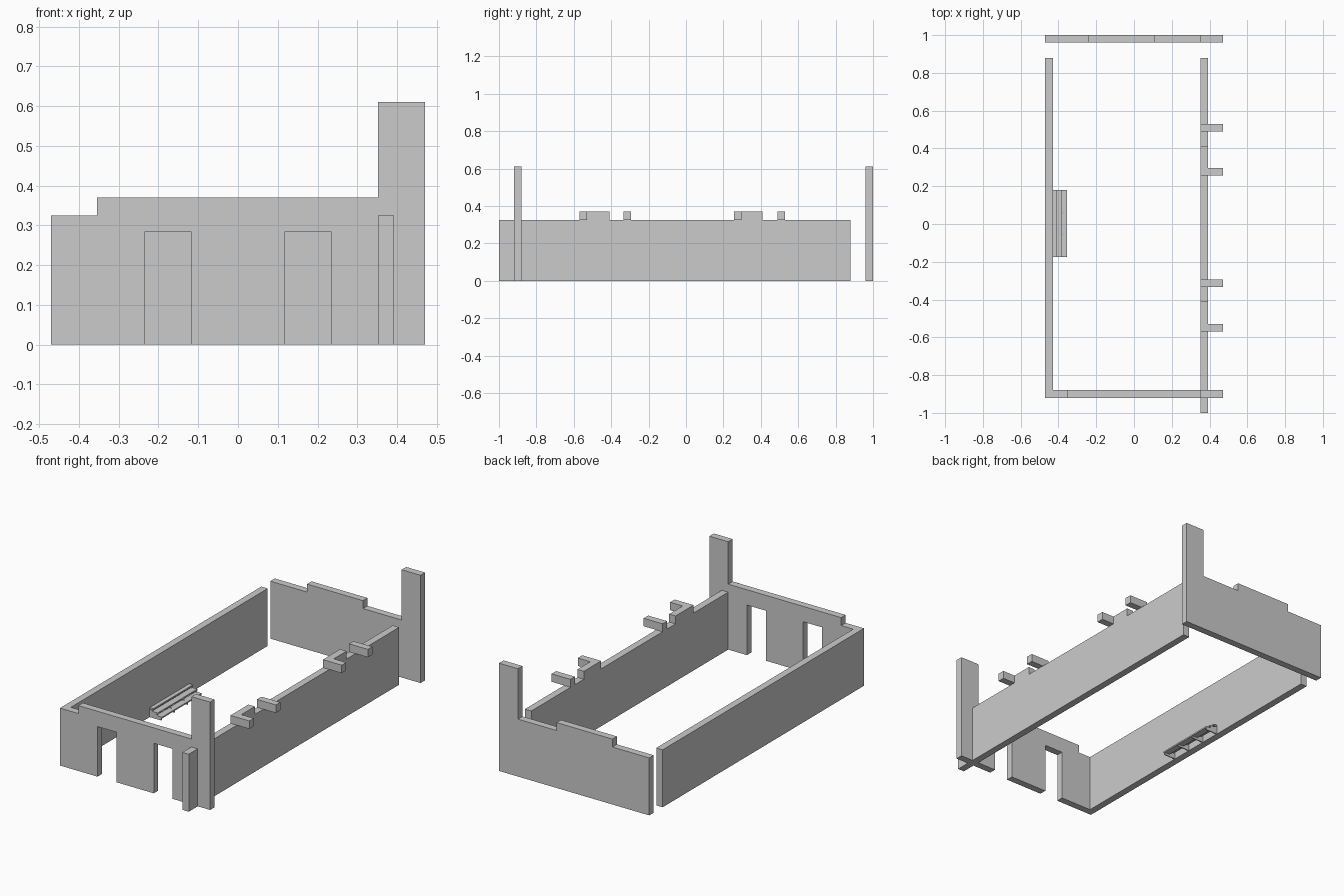
import bpy, bmesh

if "Cube" in bpy.data.objects:
    bpy.data.objects.remove(bpy.data.objects["Cube"])

T = 0.04          # panel thickness
LOW, MID, TALL = 0.325, 0.37, 0.61


def panel(name, profile, axis, start, depth):
    """Extrude a flat (a, z) profile along x or y."""
    bm = bmesh.new()
    to3d = (lambda a, z: (a, start, z)) if axis == 'y' else (lambda a, z: (start, a, z))
    face = bm.faces.new([bm.verts.new(to3d(a, z)) for a, z in profile])
    ext = bmesh.ops.extrude_face_region(bm, geom=[face])
    verts = [v for v in ext['geom'] if isinstance(v, bmesh.types.BMVert)]
    bmesh.ops.translate(bm, verts=verts,
                        vec=(0, depth, 0) if axis == 'y' else (depth, 0, 0))
    bmesh.ops.recalc_face_normals(bm, faces=bm.faces)
    mesh = bpy.data.meshes.new(name)
    bm.to_mesh(mesh)
    bm.free()
    obj = bpy.data.objects.new(name, mesh)
    bpy.context.collection.objects.link(obj)
    return obj


def box(name, x0, x1, y0, y1, z0, z1):
    return panel(name, [(x0, z0), (x1, z0), (x1, z1), (x0, z1)], 'y', y0, y1 - y0)


# Front wall with two doorways and a tall corner post
D0, D1, DH = 0.117, 0.235, 0.283
panel("front_wall", [
    (-0.47, 0), (-D1, 0), (-D1, DH), (-D0, DH), (-D0, 0),
    (D0, 0), (D0, DH), (D1, DH), (D1, 0), (0.47, 0),
    (0.47, TALL), (0.352, TALL), (0.352, MID), (-0.355, MID),
    (-0.355, LOW), (-0.47, LOW)], 'y', -0.92, T)

# Back wall with a raised middle and a tall corner post
panel("back_wall", [
    (-0.47, 0), (0.47, 0), (0.47, TALL), (0.352, TALL), (0.352, LOW),
    (0.11, LOW), (0.11, MID), (-0.24, MID), (-0.24, LOW), (-0.47, LOW)],
    'y', 0.96, T)

# Left wall
box("left_wall", -0.47, -0.43, -0.88, 0.88, 0, LOW)

# Right wall with two raised blocks
panel("right_wall", [
    (-1, 0), (0.88, 0), (0.88, LOW), (0.41, LOW), (0.41, MID),
    (0.295, MID), (0.295, LOW), (-0.41, LOW), (-0.41, MID),
    (-0.53, MID), (-0.53, LOW), (-1, LOW)], 'x', 0.352, T)

# Beam ends poking out over the right wall
for i, y in enumerate((-0.57, -0.333, 0.256, 0.49)):
    box(f"beam_end_{i + 1}", 0.352, 0.47, y, y + T, LOW, MID)

# Small open staircase against the left wall: treads on thin stringers
S0, S1 = -0.175, 0.18
treads = [(-0.386, -0.354, 0.02), (-0.413, -0.380, 0.037), (-0.433, -0.407, 0.054)]
for i, (x0, x1, z) in enumerate(treads):
    box(f"stair_tread_{i + 1}", x0 - 0.004, x1, S0, S1, z - 0.008, z)
for i in range(4):
    y = S0 + i * (S1 - S0 - 0.006) / 3
    panel(f"stair_stringer_{i + 1}",
          [(-0.432, 0), (-0.358, 0), (-0.358, 0.012), (-0.432, 0.048)], 'y', y, 0.006)
